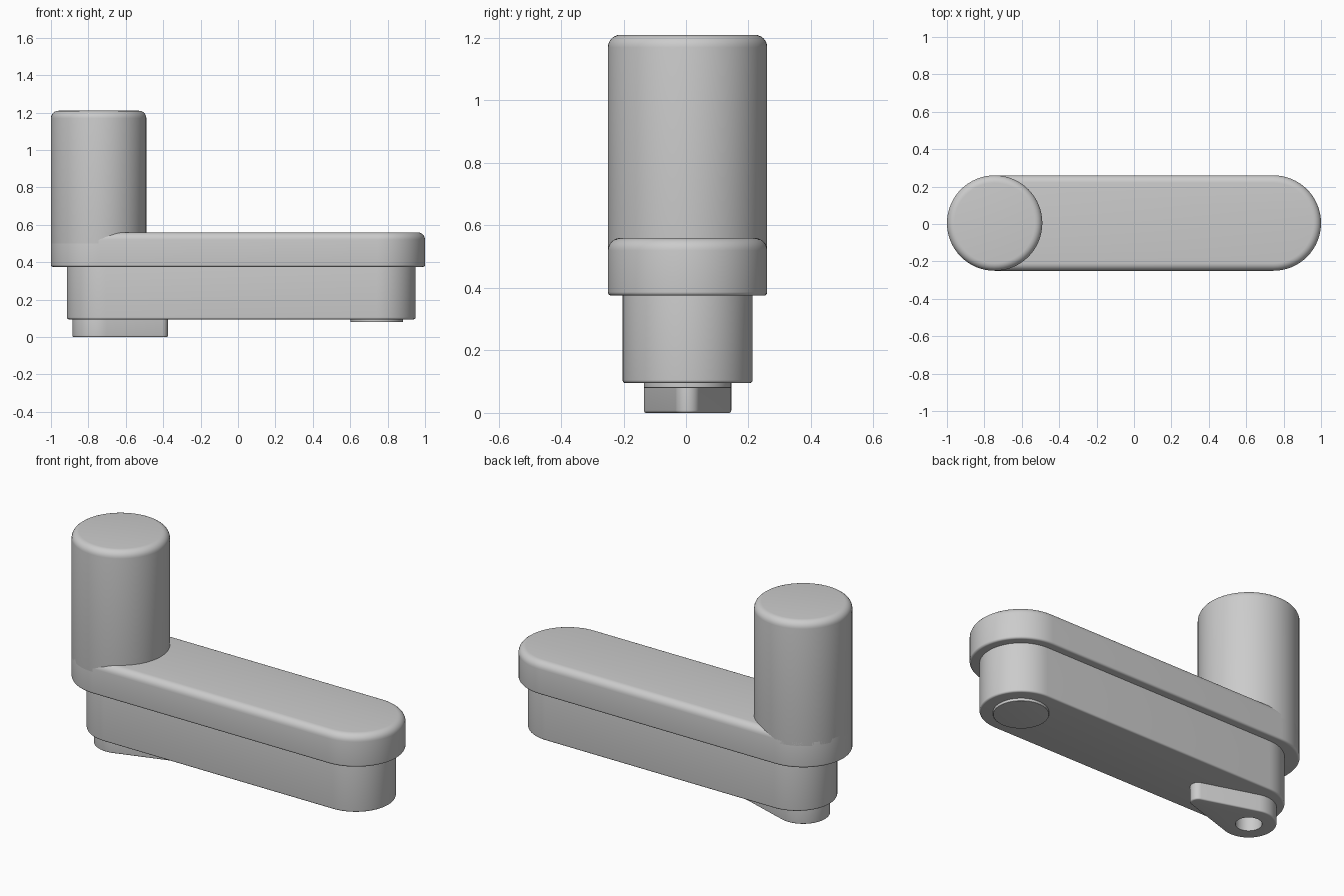
import bpy, bmesh
from math import acos, cos, sin, pi, radians

cube = bpy.data.objects.get("Cube")
if cube:
    bpy.data.objects.remove(cube)

grey = bpy.data.materials.new("light grey")
grey.use_nodes = True
colour = (0.6, 0.6, 0.6, 1)
grey.diffuse_color = colour
grey.node_tree.nodes["Principled BSDF"].inputs["Base Color"].default_value = colour

Y = 0.005       # shared centre line
PIVOT = -0.745  # axis of the handle
STEPS = 32      # segments in each rounded end


def outline(xa, ra, xb, rb, phi):
    """Two end arcs joined by straight sides, tangent at angle phi."""
    pts = []
    for x, r, start, span in ((xa, ra, phi, 2 * pi - 2 * phi), (xb, rb, -phi, 2 * phi)):
        for i in range(STEPS + 1):
            a = start + span * i / STEPS
            pts.append((x + r * cos(a), Y + r * sin(a)))
    return pts


def rounded(z0, z1, low, high):
    """Profile of (inset, height) from bottom to top with rounded edges."""
    n = 6
    arc = [i * pi / 2 / n for i in range(n + 1)]
    return ([(low * (1 - sin(a)), z0 + low * (1 - cos(a))) for a in arc]
            + [(high * (1 - cos(a)), z1 - high * (1 - sin(a))) for a in arc])


def loft(name, xa, ra, xb, rb, profile, hole=None):
    """Stack outlines along the profile; a hole is (radius, depth height)."""
    phi = acos((ra - rb) / (xb - xa)) if xb > xa else pi / 2
    rings = [(outline(xa, ra - d, xb, rb - d, phi), z) for d, z in profile]
    if hole:
        circle = outline(xa, hole[0], xa, hole[0], phi)
        rings = [(circle, hole[1]), (circle, profile[0][1])] + rings
    bm = bmesh.new()
    loops = [[bm.verts.new((x, y, z)) for x, y in pts] for pts, z in rings]
    count = len(loops[0])
    for lower, upper in zip(loops, loops[1:]):
        for i in range(count):
            j = (i + 1) % count
            bm.faces.new((lower[i], lower[j], upper[j], upper[i]))
    bm.faces.new(loops[0][::-1])
    bm.faces.new(loops[-1])
    bmesh.ops.remove_doubles(bm, verts=bm.verts, dist=0.0001)
    bmesh.ops.recalc_face_normals(bm, faces=bm.faces)
    mesh = bpy.data.meshes.new(name)
    bm.to_mesh(mesh)
    bm.free()
    mesh.materials.append(grey)
    obj = bpy.data.objects.new(name, mesh)
    bpy.context.collection.objects.link(obj)
    bpy.ops.object.select_all(action='DESELECT')
    obj.select_set(True)
    bpy.context.view_layer.objects.active = obj
    bpy.ops.object.shade_smooth_by_angle(angle=radians(30))


# Upright handle and the arm cover it rises from
loft("handle", PIVOT, 0.255, PIVOT, 0.255, rounded(0.5, 1.21, 0.001, 0.04))
loft("arm_cover", PIVOT, 0.255, 0.745, 0.255, rounded(0.375, 0.56, 0.012, 0.04))

# Narrower body under the cover
loft("lower_body", -0.707, 0.208, 0.742, 0.208, rounded(0.095, 0.39, 0.01, 0.001))

# Tapered foot with a round socket, and a thin pad at the far end
loft("foot", PIVOT, 0.14, -0.415, 0.04, rounded(0, 0.1, 0.008, 0.001), hole=(0.067, 0.09))
loft("end_pad", 0.742, 0.14, 0.742, 0.14, rounded(0.08, 0.1, 0.003, 0.001))
